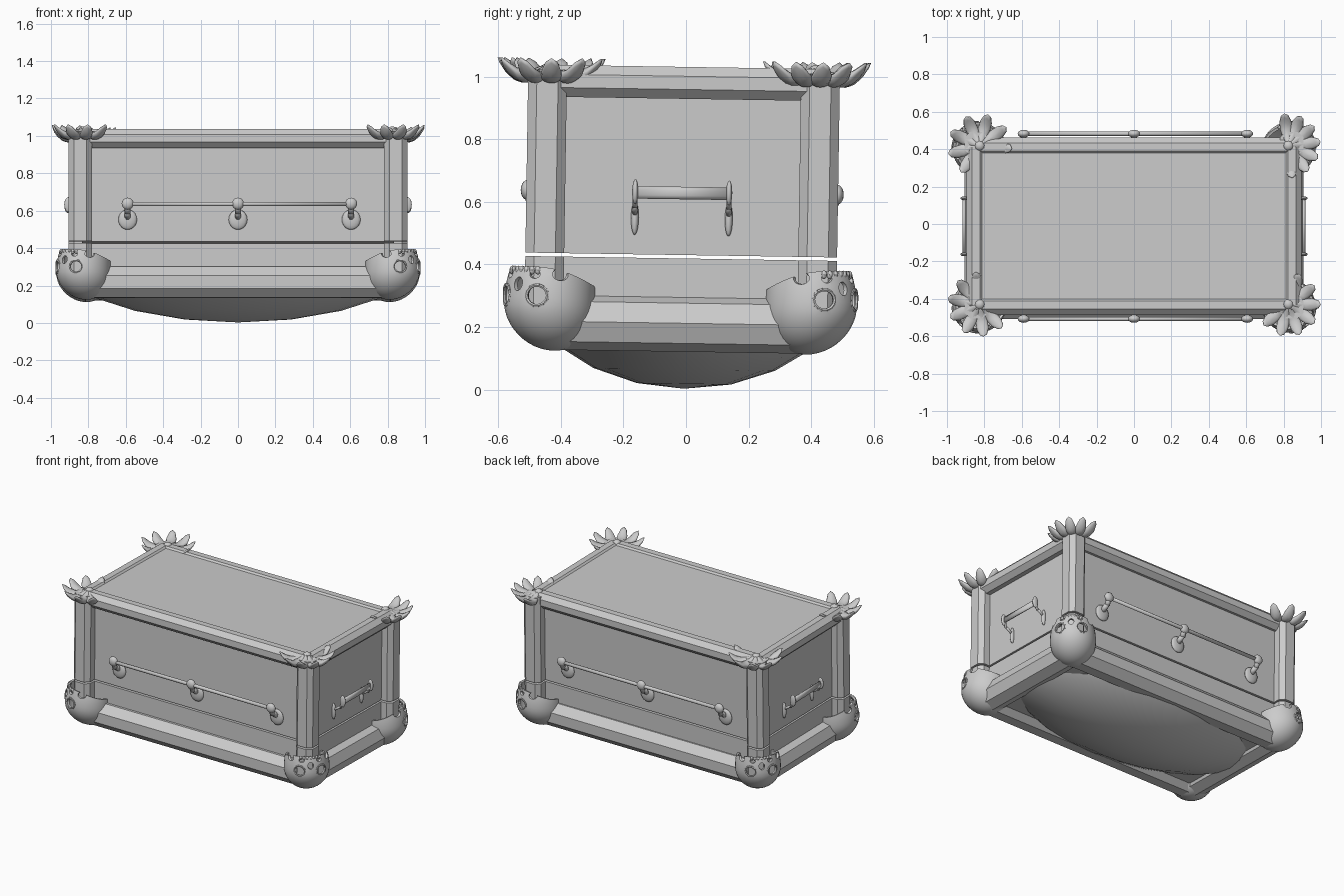
import bpy, bmesh, math
from mathutils import Matrix, Vector

if "Cube" in bpy.data.objects:
    bpy.data.objects.remove(bpy.data.objects["Cube"])

GREY = bpy.data.materials.new("stone_grey")
GREY.diffuse_color = (0.6, 0.6, 0.6, 1)
GREY.use_nodes = True
GREY.node_tree.nodes["Principled BSDF"].inputs["Base Color"].default_value = GREY.diffuse_color
# the whole casket leans very slightly towards the back
LEAN = Matrix.Translation((0, -0.022, 0)) @ Matrix.Rotation(-0.0157, 4, 'X')
CORNERS = [(sx, sy) for sx in (-1, 1) for sy in (-1, 1)]


def finish(bm, name, smooth=False):
    bmesh.ops.recalc_face_normals(bm, faces=bm.faces)
    me = bpy.data.meshes.new(name)
    bm.to_mesh(me)
    bm.free()
    me.materials.append(GREY)
    for p in me.polygons:
        p.use_smooth = smooth
    ob = bpy.data.objects.new(name, me)
    bpy.context.collection.objects.link(ob)
    return ob


def add_box(bm, lo, hi):
    lo, hi = Vector(lo), Vector(hi)
    m = Matrix.Translation((lo + hi) / 2) @ Matrix.Diagonal((*(hi - lo), 1))
    return bmesh.ops.create_cube(bm, size=1, matrix=m)["verts"]


def add_rod(bm, a, b, apothem, sides=8, turn=0.5):
    a, b = Vector(a), Vector(b)
    d = b - a
    rot = d.to_track_quat('Z', 'Y').to_matrix().to_4x4()
    m = Matrix.Translation((a + b) / 2) @ rot @ Matrix.Rotation(turn * 2 * math.pi / sides, 4, 'Z')
    r = apothem / math.cos(math.pi / sides)
    return bmesh.ops.create_cone(bm, cap_ends=True, segments=sides, radius1=r, radius2=r,
                                 depth=d.length, matrix=m)["verts"]


def add_ball(bm, c, radii, u=16, v=10):
    m = Matrix.Translation(c) @ Matrix.Diagonal((*radii, 1))
    return bmesh.ops.create_uvsphere(bm, u_segments=u, v_segments=v, radius=1, matrix=m)["verts"]


# lid and base bodies, separated by a thin gap
bm = bmesh.new()
add_box(bm, (-0.835, -0.423, 0.430), (0.835, 0.423, 1.02))
finish(bm, "lid_body")
bm = bmesh.new()
add_box(bm, (-0.835, -0.423, 0.165), (0.835, 0.423, 0.419))
finish(bm, "base_body")


# frames of octagonal rails
def frame(name, x, front, back, z, apothem, end_turn):
    bm = bmesh.new()
    for y in (-front, back):
        add_rod(bm, (-x, y, z), (x, y, z), apothem)
    for s in (-1, 1):
        add_rod(bm, (s * x, -front, z), (s * x, back, z), apothem, turn=end_turn)
    finish(bm, name)


frame("top_rails", 0.845, 0.428, 0.418, 0.980, 0.051, 0.5)
frame("bottom_rails", 0.815, 0.405, 0.397, 0.212, 0.084, 0)

# corner posts: chamfered squares, cut by the gap
bm = bmesh.new()
for sx, sy in CORNERS:
    x, y = sx * 0.843, sy * 0.436
    for z0, z1 in ((0.2, 0.419), (0.430, 1.015)):
        vs = add_box(bm, (x - 0.062, y - 0.062, z0), (x + 0.062, y + 0.062, z1))
        edges = {e for v in vs for e in v.link_edges
                 if abs(e.verts[0].co.z - e.verts[1].co.z) > 0.1}
        bmesh.ops.bevel(bm, geom=list(edges), offset=0.028, segments=1, affect='EDGES')
finish(bm, "corner_posts")

# rounded belly under the floor
bm = bmesh.new()
add_ball(bm, (0, 0.015, 0.463), (1.1, 0.58, 0.46), 24, 12)
bmesh.ops.bisect_plane(bm, geom=bm.verts[:] + bm.edges[:] + bm.faces[:],
                       plane_co=(0, 0, 0.175), plane_no=(0, 0, 1), clear_outer=True)
finish(bm, "belly", True)


# handles: bar, knobs, mounting discs and stems
def handle(name, side, knobs, along_x):
    def at(u, out, z):
        return (u, side * out, z) if along_x else (side * out, u, z)

    def size(u, out, z):
        return (u, out, z) if along_x else (out, u, z)
    bm = bmesh.new()
    if along_x:
        wall, bar, w, kr, bar_r = 0.43, 0.495, 1.0, 0.032, 0.011
    else:
        wall, bar, w, kr, bar_r = 0.84, 0.908, 0.25, 0.04, 0.02
    vs = add_rod(bm, at(knobs[0], bar, 0.628), at(knobs[-1], bar, 0.628), bar_r)
    if not along_x:                                  # flattened end bars
        for v in vs:
            v.co.x = side * bar + (v.co.x - side * bar) * 0.4
    for u in knobs:
        add_ball(bm, at(u, bar, 0.630), size(kr * w, 0.021, kr))
        add_ball(bm, at(u, wall, 0.546), size(0.05 * w, 0.016, 0.054))
        add_rod(bm, at(u, wall, 0.555), at(u, bar - 0.015, 0.59), 0.016 * math.sqrt(w))
        add_rod(bm, at(u, bar - 0.018, 0.58), at(u, bar, 0.63), 0.016 * math.sqrt(w))
    finish(bm, name, True)


for s, tag in ((-1, "a"), (1, "b")):
    handle("long_handle_" + tag, s, (-0.59, 0, 0.605), True)
    handle("end_handle_" + tag, s, (-0.15, 0.15), False)

# petal flowers on the top corners: middle direction and spacing of each fan
FAN = {(-1, -1): (205, 36), (-1, 1): (115, 40), (1, -1): (-35, 35), (1, 1): (7, 30)}
for sx, sy in CORNERS:
    bm = bmesh.new()
    hub = Vector((sx * 0.825, sy * 0.424, 0))
    mid, step = FAN[sx, sy]
    for i in range(-3, 4):
        ang = math.radians(mid + step * i)
        for v in add_ball(bm, (0.092, 0, 0), (0.082, 0.035, 0.021), 12, 8):
            x, y, z = v.co
            y *= 0.7 + 2.6 * x                       # wider towards the tip
            z += 0.993 + 7.5 * (x - 0.085) ** 2      # dips, then lifts at the tip
            v.co = Matrix.Rotation(ang, 3, 'Z') @ Vector((x, y, z)) + hub
    add_ball(bm, hub + Vector((0, 0, 1.022)), (0.028, 0.028, 0.022), 12, 8)
    finish(bm, "corner_flower", True)


# upturned skull feet: a shell with holes cut for eyes, nose and cheeks
def skull_shell():
    bm = bmesh.new()
    n, rings = 36, 16

    def lean_in(z):                                  # cranium sits back from the face
        return -0.022 * max(0, (0.27 - z) / 0.15) ** 1.3
    grid = []
    for j in range(1, rings + 1):
        row = []
        for i in range(n):
            a = 2 * math.pi * i / n
            f = (1 + math.cos(a)) / 2                # 1 at the face, 0 at the back
            f = f * f * (3 - 2 * f)
            rim = 0.318 + 0.068 * f
            t = j / rings
            if t <= 0.7:                             # cranium
                p = t / 0.7 * math.pi / 2
                r, z = math.sin(p), 0.268 - 0.150 * math.cos(p)
            else:                                    # face narrowing to the jaw
                q = (t - 0.7) / 0.3
                r, z = 1 - 0.14 * q * q * f, 0.268 + (rim - 0.268) * q
            row.append(bm.verts.new((0.15 * r * math.cos(a) + lean_in(z), 0.142 * r * math.sin(a), z)))
        grid.append(row)
    pole = bm.verts.new((lean_in(0.118), 0, 0.118))
    for i in range(n):
        k = (i + 1) % n
        bm.faces.new((pole, grid[0][k], grid[0][i]))
        for lo, hi in zip(grid, grid[1:]):
            bm.faces.new((lo[i], lo[k], hi[k], hi[i]))
    ob = finish(bm, "skull_shell", True)
    sol = ob.modifiers.new("thickness", 'SOLIDIFY')
    sol.thickness, sol.offset = 0.014, -1

    holes = bmesh.new()

    def hole(deg, z, w, h):
        vs = add_ball(holes, (0.14, 0, z), (0.05, w, h), 14, 10)
        bmesh.ops.rotate(holes, verts=vs, cent=(0, 0, 0),
                         matrix=Matrix.Rotation(math.radians(deg), 3, 'Z'))
    for s in (-1, 1):
        hole(s * 29, 0.294, 0.034, 0.032)            # eyes
        hole(s * 60, 0.362, 0.028, 0.020)            # gaps behind the cheekbones
        hole(s * 24, 0.362, 0.018, 0.014)            # gaps beside the jaw
    hole(0, 0.330, 0.018, 0.022)                     # nose
    cut = finish(holes, "hole_cutter")
    cut.hide_render = True
    b = ob.modifiers.new("holes", 'BOOLEAN')
    b.operation, b.solver, b.object = 'DIFFERENCE', 'EXACT', cut
    b.use_self = True
    bpy.context.view_layer.update()
    me = bpy.data.meshes.new_from_object(ob.evaluated_get(bpy.context.evaluated_depsgraph_get()))
    for o in (ob, cut):
        bpy.data.objects.remove(o)
    return me


shell = skull_shell()
for sx, sy in CORNERS:
    bm = bmesh.new()
    bm.from_mesh(shell)
    # eye rims and teeth
    for s in (-1, 1):
        a = math.radians(29 * s)
        for k in range(14):
            pts = []
            for q in (2 * math.pi * k / 14, 2 * math.pi * (k + 1) / 14):
                b = a + 0.036 * math.cos(q) / 0.146
                pts.append((0.146 * math.cos(b), 0.142 * math.sin(b), 0.294 + 0.033 * math.sin(q)))
            add_rod(bm, pts[0], pts[1], 0.005, 6)
    for i in range(-3, 4):
        a = math.radians(9 * i)
        add_ball(bm, (0.126 * math.cos(a), 0.126 * math.sin(a), 0.374), (0.010, 0.010, 0.014), 8, 6)
    bmesh.ops.transform(bm, verts=bm.verts, matrix=Matrix.Translation((sx * 0.826, sy * 0.418, 0))
                        @ Matrix.Rotation(math.atan2(sy, sx), 4, 'Z'))
    ob = finish(bm, "skull_foot", True)
    bpy.ops.object.select_all(action='DESELECT')
    ob.select_set(True)
    bpy.context.view_layer.objects.active = ob
    bpy.ops.object.shade_smooth_by_angle(angle=math.radians(40))

for ob in bpy.context.collection.objects:
    ob.matrix_world = LEAN
